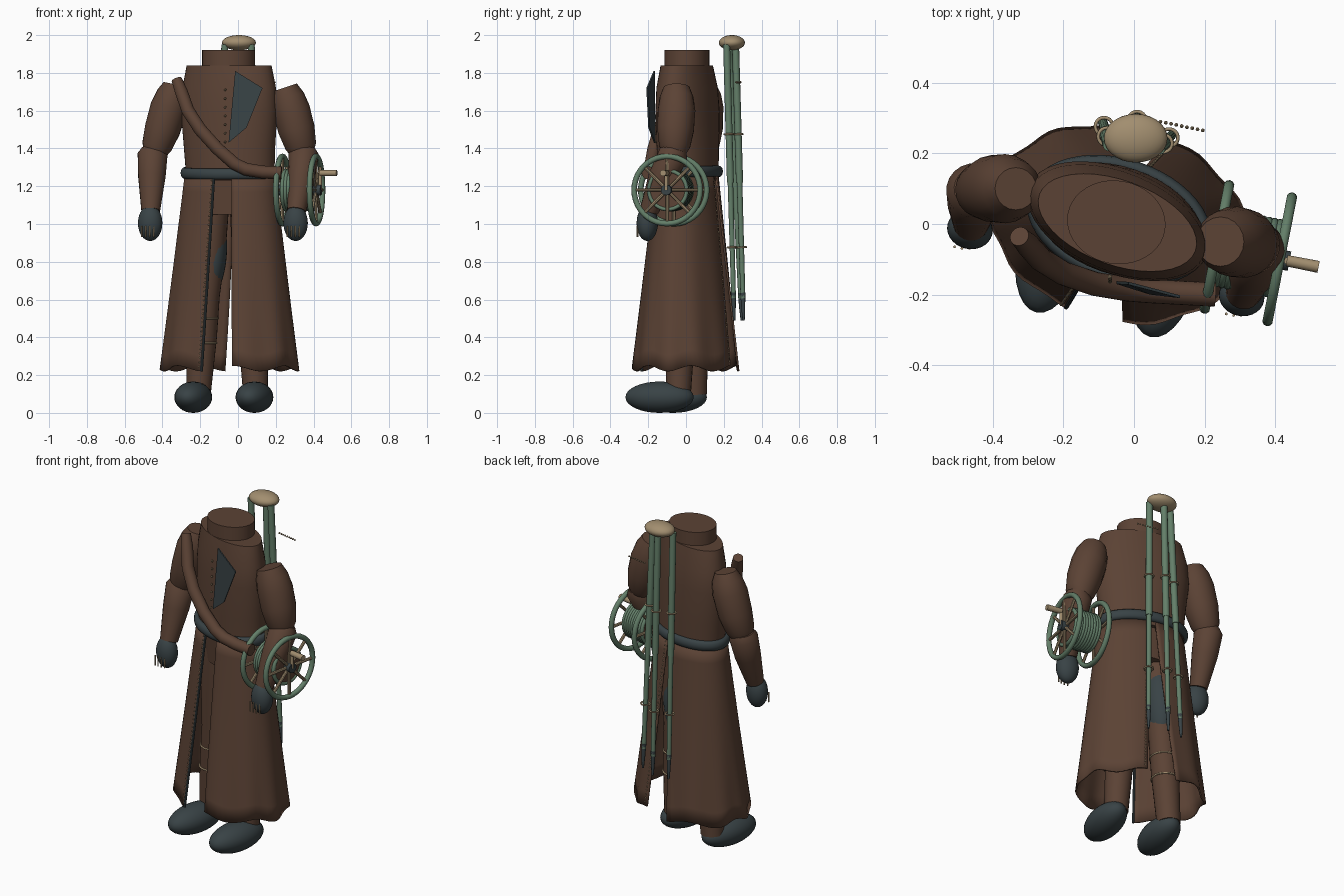
import bpy, bmesh, math
from mathutils import Vector, Matrix, Euler

if "Cube" in bpy.data.objects:
    bpy.data.objects.remove(bpy.data.objects["Cube"])


def material(name, rgb):
    m = bpy.data.materials.new(name)
    m.diffuse_color = (*rgb, 1)
    m.use_nodes = True
    m.node_tree.nodes["Principled BSDF"].inputs["Base Color"].default_value = m.diffuse_color
    return m


BROWN = material("brown_leather", (0.105, 0.055, 0.035))
DARK = material("dark_slate", (0.04, 0.055, 0.06))
GREEN = material("sage_green", (0.125, 0.21, 0.14))
TAN = material("tan_wood", (0.36, 0.27, 0.16))
YAW = math.radians(-12.5)


def finish(name, bm, mat, angle=40):
    bmesh.ops.recalc_face_normals(bm, faces=bm.faces)
    me = bpy.data.meshes.new(name)
    bm.to_mesh(me)
    bm.free()
    me.materials.append(mat)
    ob = bpy.data.objects.new(name, me)
    bpy.context.collection.objects.link(ob)
    bpy.ops.object.select_all(action='DESELECT')
    ob.select_set(True)
    bpy.context.view_layer.objects.active = ob
    bpy.ops.object.shade_smooth_by_angle(angle=math.radians(angle))
    return ob


def bridge(bm, rings, closed=True, caps=True):
    rows = [[bm.verts.new(p) for p in r] for r in rings]
    n = len(rows[0])
    for a, b in zip(rows, rows[1:]):
        for i in range(n if closed else n - 1):
            j = (i + 1) % n
            bm.faces.new((a[i], a[j], b[j], b[i]))
    if caps:
        bm.faces.new(rows[0])
        bm.faces.new(rows[-1])


def ellipse_point(s, t):
    """Point on a ring s = (z, cx, cy, a, b, rotation in degrees)."""
    z, cx, cy, a, b, r = s
    c, q = math.cos(math.radians(r)), math.sin(math.radians(r))
    x, y = a * math.cos(t), b * math.sin(t)
    return Vector((cx + x * c - y * q, cy + x * q + y * c, z))


def ring_loft(name, sections, mat, n=40):
    bm = bmesh.new()
    bridge(bm, [[ellipse_point(s, 2 * math.pi * i / n) for i in range(n)] for s in sections])
    return finish(name, bm, mat)


def add_limb(bm, pts, radii, n=20):
    pts = [Vector(p) for p in pts]
    rings = []
    for i, (p, r) in enumerate(zip(pts, radii)):
        d = pts[min(i + 1, len(pts) - 1)] - pts[max(i - 1, 0)]
        q = d.to_track_quat('Z', 'Y')
        rings.append([p + q @ Vector((r * math.cos(2 * math.pi * k / n),
                                      r * math.sin(2 * math.pi * k / n), 0)) for k in range(n)])
    bridge(bm, rings)


def limb(name, pts, radii, mat, n=20):
    bm = bmesh.new()
    add_limb(bm, pts, radii, n)
    return finish(name, bm, mat)


def ball(name, loc, size, mat, rot=(0, 0, 0)):
    bm = bmesh.new()
    m = Matrix.Translation(loc) @ Euler(rot).to_matrix().to_4x4() @ Matrix.Diagonal((*size, 1))
    bmesh.ops.create_uvsphere(bm, u_segments=28, v_segments=16, radius=1, matrix=m)
    return finish(name, bm, mat, 60)


def beads(name, pts, r, mat):
    bm = bmesh.new()
    for p in pts:
        bmesh.ops.create_icosphere(bm, subdivisions=1, radius=r, matrix=Matrix.Translation(p))
    return finish(name, bm, mat)


def add_torus(bm, loc, axis, R, r, n=40, m=10):
    q = Vector(axis).to_track_quat('Z', 'Y')
    rings = []
    for i in range(n + 1):
        a = 2 * math.pi * i / n
        rings.append([Vector(loc) + q @ Vector((math.cos(a) * (R + r * math.cos(2 * math.pi * k / m)),
                      math.sin(a) * (R + r * math.cos(2 * math.pi * k / m)),
                      r * math.sin(2 * math.pi * k / m))) for k in range(m)])
    bridge(bm, rings, caps=False)
    bmesh.ops.remove_doubles(bm, verts=bm.verts, dist=1e-5)


def tori(name, specs, mat):
    bm = bmesh.new()
    for s in specs:
        add_torus(bm, *s)
    return finish(name, bm, mat, 60)


# Torso, collar, hips
ring_loft("torso", [(1.23, -.04, .01, .24, .15, -18), (1.4, -.045, .01, .25, .152, -19),
                    (1.6, -.047, .008, .27, .147, -22), (1.72, -.047, .006, .262, .14, -22),
                    (1.84, -.047, .004, .235, .12, -20)], BROWN)
ring_loft("collar", [(1.82, -.05, .005, .14, .118, -10), (1.92, -.05, .005, .14, .118, -10)], BROWN)
ring_loft("hips", [(1.05, -.045, .01, .2, .11, -15), (1.26, -.045, .01, .22, .13, -18)], BROWN)

# Belt
bm = bmesh.new()
rings = []
for i in range(49):
    t = 2 * math.pi * i / 48
    rings.append([])
    for k in range(10):
        u = 2 * math.pi * k / 10
        d = .02 * math.cos(u)
        rings[-1].append(ellipse_point((1.272 + .008 * math.sin(t) + .03 * math.sin(u), -.042, .01,
                                        .25 + d, .155 + d, -18), t))
bridge(bm, rings, caps=False)
bmesh.ops.remove_doubles(bm, verts=bm.verts, dist=1e-5)
finish("belt", bm, DARK, 60)


# Coat skirt: two flared panels open at front and back
def skirt_point(h, deg):
    t = math.radians(deg)
    w = 1 + .018 * h * h * math.cos(11 * t)
    z = 1.255 - h * (1.02 + .015 * math.cos(7 * t))
    return ellipse_point((z, -.043, .005 - .005 * h, (.242 + .125 * h) * w,
                          (.152 + .118 * h) * w, -18 + 3 * h), t)


def skirt_panel(name, edge0, edge1):
    bm = bmesh.new()
    rings = []
    for j in range(13):
        h = j / 12
        a, b = (e[0] + (e[1] - e[0]) * h for e in (edge0, edge1))
        rings.append([skirt_point(h, a + (b - a) * i / 32) for i in range(33)])
    bridge(bm, rings, closed=False, caps=False)
    ob = finish(name, bm, BROWN)
    mod = ob.modifiers.new("thickness", 'SOLIDIFY')
    mod.thickness = .01
    mod.offset = 0


skirt_panel("coat_skirt_right", (-76, -77), (86, 78))
skirt_panel("coat_skirt_left", (96, 105), (261, 257))
for name, a, b in (("front_edge_studs", 258, 254), ("back_edge_studs", 83, 75)):
    beads(name, [skirt_point(k / 44, a + (b - a) * k / 44) * 1.0 +
                 Vector((0, -.006 if a > 180 else .006, 0)) for k in range(1, 44)], .005, TAN)
limb("front_edge_piping", [skirt_point(k / 10, 260.5 - 3.5 * k / 10) for k in range(11)],
     [.007] * 11, DARK, 8)

# Legs, boots, straps, thigh patch
for side, hip, foot, boot in (("right", (.05, -.01), (.093, -.04), (.087, -.14)),
                              ("left", (-.14, .03), (-.21, .045), (-.237, -.07))):
    def leg_at(z):
        k = (1.12 - z) / 1.02
        return Vector((hip[0] + (foot[0] - hip[0]) * k, hip[1] + (foot[1] - hip[1]) * k, z))
    limb(side + "_leg", [leg_at(z) for z in (1.12, .85, .62, .4, .1)],
         [.095, .093, .078, .078, .066], BROWN)
    tori(side + "_leg_straps", [(leg_at(z), (0, 0, 1), .078, .005) for z in (.37, .5)], TAN)
    ball(side + "_boot", (boot[0], boot[1], .083), (.094, .185, .083), DARK, (0, 0, YAW))
    ball(side + "_thigh_patch", leg_at(.83) + Vector((.025 if side == "left" else -.005, .01, 0)),
         (.075, .095, .22), DARK, (0, math.radians(5 if side == "left" else 0), 0))

# Arms and gloves
limb("right_upper_arm", [(.245, -.05, 1.722), (.262, -.05, 1.67), (.283, -.05, 1.6), (.31, -.055, 1.5),
                         (.333, -.06, 1.41), (.34, -.06, 1.37)], [.07, .09, .1, .098, .083, .06], BROWN)
limb("left_upper_arm", [(-.335, .1, 1.74), (-.345, .1, 1.69), (-.365, .1, 1.62), (-.4, .1, 1.5),
                        (-.43, .095, 1.41), (-.44, .09, 1.37)], [.06, .085, .098, .095, .08, .06], BROWN)
limb("right_forearm", [(.35, -.055, 1.4), (.348, -.065, 1.37), (.335, -.13, 1.24), (.31, -.195, 1.07)],
     [.06, .08, .072, .05], BROWN)
limb("left_forearm", [(-.45, .1, 1.4), (-.452, .095, 1.37), (-.456, .06, 1.25), (-.462, .0, 1.07)],
     [.06, .08, .073, .05], BROWN)
for side, x, y in (("right", .305, -.205), ("left", -.465, -.015)):
    ball(side + "_glove", (x, y, 1.005), (.065, .056, .095), DARK, (0, 0, YAW))
    bm = bmesh.new()
    for k in range(4):
        u = (k - 1.5) * .021
        add_limb(bm, [(x + u - .012, y - .056 + .2 * abs(u), z) for z in (.93, .99)], [.004] * 2, 8)
    finish(side + "_glove_ribs", bm, TAN)

# Shoulder strap
limb("shoulder_strap", [(-.325, -.035, 1.765), (-.3, -.06, 1.7), (-.265, -.1, 1.6), (-.2, -.14, 1.5),
                        (-.11, -.17, 1.4), (-.02, -.185, 1.32), (.04, -.19, 1.29), (.13, -.195, 1.275),
                        (.23, -.2, 1.27)], [.028] + [.034] * 8, BROWN)

# Lapel plate and chest buttons
bm = bmesh.new()
outline = [(-.015, -.172, 1.81), (.13, -.21, 1.72), (.045, -.2, 1.51), (-.05, -.17, 1.43)]
bridge(bm, [outline, [(x, y + .008, z) for x, y, z in outline]])
finish("lapel", bm, DARK)
beads("chest_buttons", [(-.068, -.15 - .012 * k / 6, 1.71 - .046 * k) for k in range(7)], .007, TAN)

# Cable reel
axis = Vector((math.cos(YAW), math.sin(YAW), 0))
inner, outer = Vector((.235, -.065, 1.18)), Vector((.413, -.1, 1.18))
axis = (outer - inner).normalized()
side_dir = Vector((-axis.y, axis.x, 0))
tori("reel_rims", [(c, axis, .178, .015) for c in (inner, outer)], GREEN)
tori("reel_cable", [(inner.lerp(outer, .1 + .8 * k / 9), axis, .102, .011) for k in range(10)], GREEN)
limb("reel_drum", [inner.lerp(outer, .04), inner.lerp(outer, .93)], [.1, .1], BROWN, 28)
bm = bmesh.new()
for c in (inner, outer):
    for k in range(8):
        a = math.pi * k / 4
        add_limb(bm, [c, c + (side_dir * math.cos(a) + Vector((0, 0, 1)) * math.sin(a)) * .178],
                 [.009] * 2, 8)
finish("reel_spokes", bm, TAN)
limb("reel_hub", [inner - axis * .02, outer + axis * .028], [.028, .028], DARK)
up = Vector((0, 0, .09))
limb("crank_arm", [outer + axis * .022, outer + axis * .022 + up], [.01, .01], TAN, 10)
limb("crank_handle", [outer + axis * .02 + up, outer + axis * .112 + up], [.016, .017], TAN, 14)

# Folded tripod on the back
ball("tripod_head", (.005, .243, 1.96), (.09, .069, .04), TAN)
tops = [(-.07, .225, 1.95), (.07, .215, 1.95), (.005, .262, 1.95)]
feet = [(-.09, .295, .49), (.11, .255, .49), (.01, .305, .49)]
bm, tips, clamps = bmesh.new(), bmesh.new(), []
for a, b in zip(tops, feet):
    a, b = Vector(a), Vector(b)
    add_limb(bm, [a, a.lerp(b, .5), a.lerp(b, .5), a.lerp(b, .92)], [.019, .019, .015, .013], 12)
    add_limb(tips, [a.lerp(b, .9), a.lerp(b, .96), b], [.014, .01, .006], 10)
    clamps += [(a.lerp(b, f), b - a, .025, .005, 20, 8) for f in (.325, .735)]
finish("tripod_legs", bm, GREEN)
finish("tripod_tips", tips, DARK)
tori("tripod_clamps", clamps, TAN)
beads("tripod_chain", [(.075 + .015 * k, .29 - .0031 * k, 1.75) for k in range(9)], .006, TAN)
